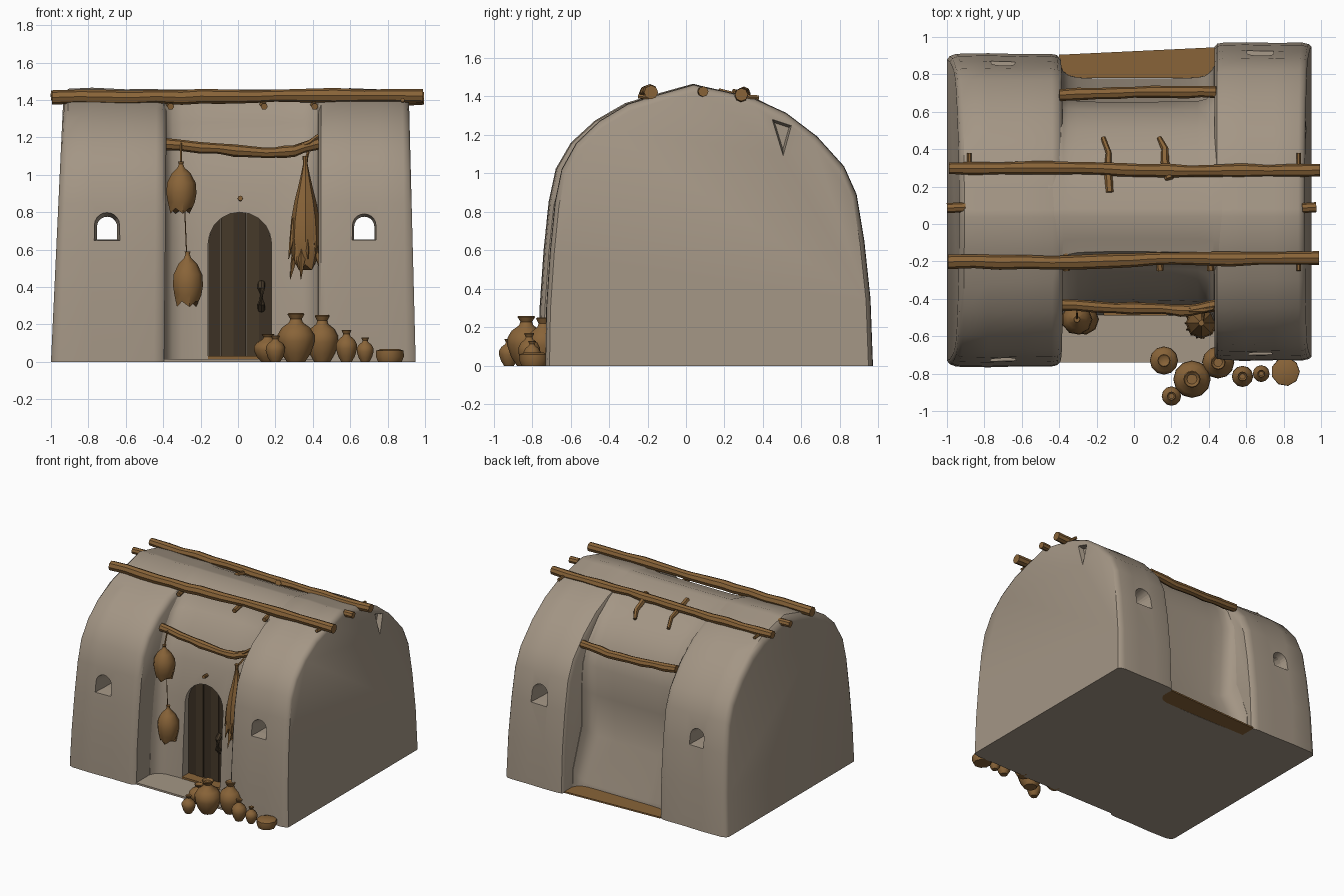
import bpy, bmesh, math, random
from mathutils import Vector

random.seed(4)
if "Cube" in bpy.data.objects:
    bpy.data.objects.remove(bpy.data.objects["Cube"], do_unlink=True)


def material(name, rgb):
    m = bpy.data.materials.new(name)
    m.use_nodes = True
    m.diffuse_color = (*rgb, 1)
    m.node_tree.nodes["Principled BSDF"].inputs["Base Color"].default_value = (*rgb, 1)
    return m


CLAY = material("clay", (0.37, 0.305, 0.235))
WOOD = material("brown wood", (0.25, 0.127, 0.04))
DARK = material("dark door wood", (0.062, 0.042, 0.023))
DARKER = material("darker door wood", (0.045, 0.031, 0.018))


def smooth(ob, angle=40):
    bpy.ops.object.select_all(action='DESELECT')
    ob.select_set(True)
    bpy.context.view_layer.objects.active = ob
    bpy.ops.object.shade_smooth_by_angle(angle=math.radians(angle))


def loft(name, rings, mat, soft=True):
    """Skin closed rings of equal length and cap both ends."""
    bm = bmesh.new()
    loops = [[bm.verts.new(p) for p in ring] for ring in rings]
    n = len(loops[0])
    for a, b in zip(loops, loops[1:]):
        for i in range(n):
            j = (i + 1) % n
            bm.faces.new((a[i], a[j], b[j], b[i]))
    bm.faces.new(loops[0])
    bm.faces.new(loops[-1])
    bmesh.ops.recalc_face_normals(bm, faces=bm.faces)
    me = bpy.data.meshes.new(name)
    bm.to_mesh(me)
    bm.free()
    me.materials.append(mat)
    ob = bpy.data.objects.new(name, me)
    bpy.context.collection.objects.link(ob)
    if soft:
        smooth(ob)
    return ob


def slab(name, outline, z0, z1, mat):
    return loft(name, [[(x, y, z) for x, y in outline] for z in (z0, z1)], mat, False)


def lathe(name, at, profile, mat, r=1, h=1, sides=12, ragged=0):
    """Turn a (radius, height) profile; ragged lowers every other point of the first ring."""
    rings = []
    for k, (pr, pz) in enumerate(profile):
        ring = []
        for i in range(sides):
            a = math.tau * i / sides
            drop = ragged * (i % 2) if k == 0 else 0
            ring.append((at[0] + pr * r * math.cos(a), at[1] + pr * r * math.sin(a),
                         at[2] + pz * h - drop))
        rings.append(ring)
    return loft(name, rings, mat)


def tube(name, points, r, mat=WOOD, steps=1, wobble=0.0, sides=8, tip=1.0):
    """Round branch along points, with knobbly radius and slight bends."""
    pts = []
    for a, b in zip(points, points[1:]):
        pts += [Vector(a).lerp(Vector(b), i / steps) for i in range(steps)]
    pts.append(Vector(points[-1]))
    rings = []
    for i, p in enumerate(pts):
        t = pts[min(i + 1, len(pts) - 1)] - pts[max(i - 1, 0)]
        q = t.to_track_quat('Z', 'Y')
        rr = r * (1 + random.uniform(-wobble, wobble)) * (1 + (tip - 1) * i / (len(pts) - 1))
        bend = Vector((0, random.uniform(-1, 1), random.uniform(-1, 1))) * r * wobble
        rings.append([p + bend + q @ Vector((rr * math.cos(math.tau * k / sides),
                                             rr * math.sin(math.tau * k / sides), 0))
                      for k in range(sides)])
    return loft(name, rings, mat)


def cut(ob, cutter):
    cutter.hide_render = True
    m = ob.modifiers.new("cut", 'BOOLEAN')
    m.operation, m.solver, m.object = 'DIFFERENCE', 'EXACT', cutter
    bpy.context.view_layer.objects.active = ob
    bpy.ops.object.modifier_apply(modifier="cut")
    bpy.data.objects.remove(cutter, do_unlink=True)


def arch(cx, half, z0, spring, n=10):
    top = [(cx + half * math.cos(math.pi * i / n), spring + half * math.sin(math.pi * i / n))
           for i in range(n + 1)]
    return [(cx + half, z0)] + top + [(cx - half, z0)]


# Domed side wings with a raised ridge
DOME = [(-.73, 0), (-.725, .3), (-.705, .6), (-.68, .85), (-.645, 1.02), (-.57, 1.155),
        (-.45, 1.27), (-.3, 1.36), (-.13, 1.412), (.04, 1.46), (.08, 1.45), (.2, 1.425),
        (.36, 1.385), (.52, 1.312), (.68, 1.19), (.82, 1.035), (.885, .89), (.925, .65),
        (.957, .35), (.97, 0)]


def vault(name, stations, front=1, back=1):
    rings = []
    for x, s, lean in stations:
        rings.append([(x + lean * z, .1 + ((y * (front if y < 0 else back)) - .1) * s, z * s)
                      for y, z in DOME])
    return loft(name, rings, CLAY)


right_wing = vault("right_wing", [(-1, .962, .045), (-.985, .985, .04), (-.95, 1, .03),
                   (-.78, 1.004, 0), (-.6, .998, 0), (-.45, 1, .01), (-.415, .993, .01),
                   (-.395, .972, .01)], 1.045, .938)
left_wing = vault("left_wing", [(.43, .972, 0), (.445, .993, 0), (.48, 1, 0), (.6, 1.002, 0),
                  (.75, .998, 0), (.9, 1, -.015), (.935, .99, -.022), (.95, .975, -.025)])

# Recessed middle room: roof lip, sloping rear plinth, walls curving into the wings
ROOM = [(-.49, 0), (-.475, .3), (-.45, .65), (-.41, .95), (-.34, 1.14), (-.24, 1.28),
        (-.16, 1.355), (-.15, 1.395), (-.08, 1.415), (.04, 1.455), (.08, 1.445), (.2, 1.42),
        (.35, 1.355), (.5, 1.25), (.61, 1.1), (.655, .93), (.645, .7), (.625, .36),
        (.78, .04), (.78, 0)]
rings = []
for x, t in ((-.46, .4), (-.392, .34), (-.378, .2), (-.35, .08), (-.3, .015), (-.2, -.01), (0, -.015),
             (.2, -.005), (.34, .015), (.385, .08), (.412, .2), (.427, .34), (.5, .4)):
    rings.append([(x, y0 + (y1 - y0) * t, z0 + (z1 - z0) * t)
                  for (y0, z0), (y1, z1) in zip(ROOM, DOME)])
room = loft("middle_room", rings, CLAY)

# Flared windows right through each wing
for wing, cx in ((right_wing, -.7), (left_wing, .675)):
    rings = []
    for y, s in ((-1, 1.9), (-.62, 1), (.8, 1), (1.1, 1.8)):
        rings.append([(cx + (x - cx) * s, y, .68 + (z - .68) * s)
                      for x, z in arch(cx, .054, .655, .722)])
    cut(wing, loft("window_cutter", rings, CLAY, False))

# Triangular niche in the left gable, narrowing inwards
niche = [(.445, 1.285), (.55, 1.25), (.505, 1.09)]
cut(left_wing, loft("niche_cutter", [[(x, .5 + (y - .5) * s, 1.21 + (z - 1.21) * s) for y, z in niche]
                                     for x, s in ((.88, .7), (.925, 1), (1.1, 1))], CLAY, False))

# Arched doorway and plank door
opening = arch(.01, .17, .015, .63)
cut(room, loft("door_cutter", [[(x, y, z) for x, z in opening] for y in (-.7, -.385)], CLAY, False))
for ob in (right_wing, left_wing, room):
    smooth(ob, 48)
PLANKS = 5
for i in range(PLANKS):
    w = .34 / PLANKS
    x0 = -.16 + i * w
    xs = [x0 + .001 + (w - .002) * k / 4 for k in range(5)]
    top = [(x, .63 + math.sqrt(max(0, .17 ** 2 - (x - .01) ** 2))) for x in xs]
    shape = [(xs[-1], .015), (xs[0], .015)] + top
    y = -.405 - .006 * (i % 2)
    loft("door_plank", [[(x, yy, z) for x, z in shape] for yy in (y, -.37)],
         DARK if i % 2 else DARKER, False)
slab("door_sill", [(-.16, -.49), (.18, -.49), (.18, -.4), (-.16, -.4)], 0.005, .03, WOOD)
tube("door_handle", [(.125, -.405, .42), (.125, -.44, .39), (.125, -.44, .31), (.125, -.405, .28)],
     .02, DARK)
tube("wall_peg", [(.012, -.38, .87), (.012, -.46, .875)], .014)

# Floors in the front and rear recesses
slab("front_floor", [(-.42, -.74), (.45, -.74), (.45, -.4), (-.42, -.4)], 0, .015, CLAY)
slab("rear_floor", [(-.4, .78), (.44, .78), (.44, .945), (-.4, .905)], 0, .012, WOOD)

# Long roof poles
tube("front_roof_pole", [(-.995, -.2, 1.415), (-.3, -.205, 1.415), (.2, -.185, 1.425),
                         (.99, -.185, 1.425)], .036, steps=5, wobble=.12)
tube("rear_roof_pole", [(-.99, .3, 1.415), (-.3, .295, 1.41), (.3, .285, 1.41), (.995, .29, 1.405)],
     .034, steps=5, wobble=.12)
for x0, x1 in ((-1, -.9), (.9, .975)):
    tube("ridge_pole_end", [(x0, .085, 1.425), (x1, .09, 1.425)], .027)

# Small pegs and forked twigs on the roof
for x in (-.36, .14, .41):
    tube("eave_peg", [(x, -.25, 1.365), (x - .01, -.1, 1.385)], .019, sides=6)
tube("roof_twig", [(-.13, .17, 1.425), (-.14, .3, 1.39), (-.135, .38, 1.36), (-.165, .46, 1.31)],
     .022, wobble=.1, sides=6, tip=.6)
tube("roof_twig", [(.19, .24, 1.42), (.165, .33, 1.385), (.165, .4, 1.35), (.135, .46, 1.31)],
     .024, wobble=.1, sides=6, tip=.6)
for x, y in ((-.88, .33), (.88, .33), (.88, -.22)):
    tube("pole_knot", [(x, y - .03, 1.4), (x, y + .05, 1.395)], .012, sides=6)

# Hanging rails between the wings
tube("front_rail", [(-.42, -.43, 1.165), (-.1, -.45, 1.14), (.15, -.455, 1.115),
                    (.3, -.465, 1.13), (.45, -.43, 1.17)], .031, steps=3, wobble=.12)
tube("rail_twig", [(.3, -.46, 1.14), (.38, -.46, 1.17), (.43, -.45, 1.21)], .018, tip=.6, sides=6)
tube("rear_rail", [(-.4, .69, 1.13), (-.1, .7, 1.11), (.2, .705, 1.1), (.44, .705, 1.12)],
     .031, steps=3, wobble=.12)

# Hanging bags with ragged hems
BAG = [(.72, .08), (.9, .2), (1, .38), (.95, .58), (.62, .77), (.24, .88), (.14, .95), (.2, 1)]
for x, z, h in ((-.305, .8, .27), (-.27, .3, .29)):
    lathe("hanging_bag", (x, -.51, z), BAG, WOOD, .083, h, 9, .03)
tube("bag_cord", [(-.305, -.47, 1.17), (-.305, -.51, 1.05)], .006, sides=5)
tube("bag_cord", [(-.285, -.51, .82), (-.275, -.51, .58)], .003, sides=5)

# Long dried bundle with pointed leaves
BUNDLE = [(.05, .02), (.076, .08), (.084, .16), (.076, .26), (.058, .36), (.04, .43),
          (.024, .5), (.012, .56), (.016, .6)]
lathe("dried_bundle", (.36, -.53, .5), BUNDLE, WOOD, sides=8, ragged=.03)
for i in range(14):
    a = math.tau * i / 14
    d = Vector((math.cos(a), math.sin(a), 0))
    z = (.76, .68, .61, .72)[i % 4]
    c = Vector((.355, -.53, z))
    tube("bundle_leaf", [c + d * .04, c + d * .064 - Vector((0, 0, .07)),
                         c + d * .085 - Vector((0, 0, .17))], .032, sides=4, tip=.05)
tube("bundle_cord", [(.375, -.46, 1.12), (.364, -.53, 1.08)], .008, sides=5)

# Clay pots and a squat sack by the entrance
POT = [(.48, 0), (.78, .18), (.98, .42), (.96, .56), (.75, .7), (.36, .81), (.3, .88),
       (.45, .98), (.4, 1), (.26, .95)]
for x, y, r, h in ((.16, -.73, .077, .15), (.31, -.83, .102, .26), (.2, -.92, .053, .14),
                   (.45, -.74, .088, .25), (.58, -.815, .058, .17), (.68, -.8, .046, .13)):
    lathe("clay_pot", (x, y, 0), POT, WOOD, r, h)
lathe("squat_sack", (.81, -.79, 0), [(.85, 0), (1, .4), (.98, .85), (.6, 1)], WOOD, .077, .07, 9)
